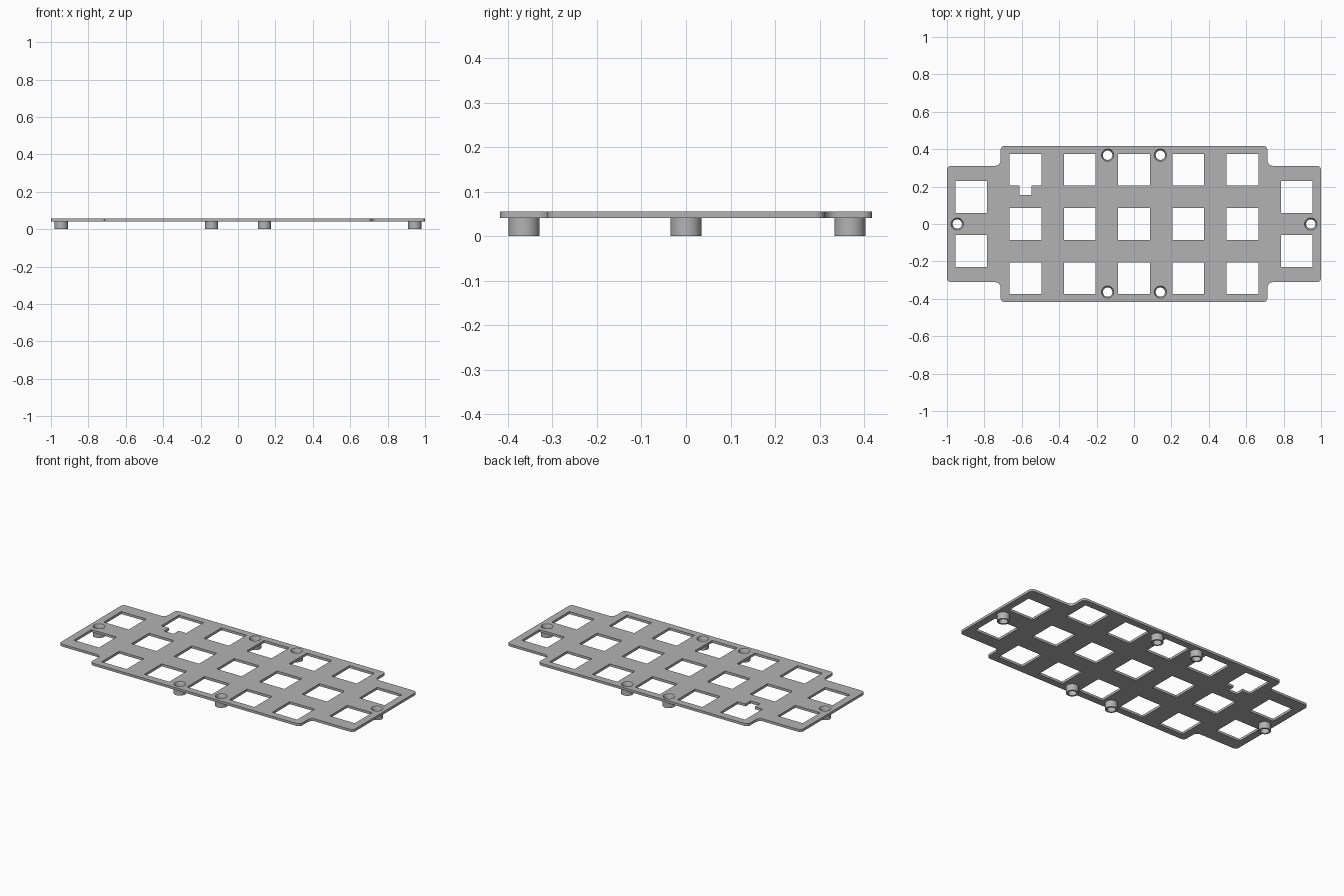
import bpy
import bmesh
from math import cos, sin, pi
from mathutils import Vector

cube = bpy.data.objects.get("Cube")
if cube:
    bpy.data.objects.remove(cube)

PITCH = 0.29
BOTTOM, TOP = 0.041, 0.056
SEGMENTS = 40
R_BOSS, R_MOUTH, R_BORE = 0.035, 0.033, 0.025

grey = bpy.data.materials.new("plate grey")
grey.use_nodes = True
colour = (0.45, 0.45, 0.45, 1)
grey.diffuse_color = colour
grey.node_tree.nodes["Principled BSDF"].inputs["Base Color"].default_value = colour


def rounded(corners, steps=6):
    """Replace every (x, y, radius) right-angle corner with an arc."""
    out = []
    for i, (x, y, r) in enumerate(corners):
        p = Vector((x, y))
        a = (Vector(corners[i - 1][:2]) - p).normalized() * r
        b = (Vector(corners[(i + 1) % len(corners)][:2]) - p).normalized() * r
        for k in range(steps + 1):
            t = k / steps * pi / 2
            out.append(p + a * (1 - sin(t)) + b * (1 - cos(t)))
    return out


def circle(cx, cy, r):
    angles = [2 * pi * k / SEGMENTS for k in range(SEGMENTS)]
    return [(cx + r * cos(a), cy + r * sin(a)) for a in angles]


def square(cx, cy, h=0.085):
    return [(cx - h, cy - h), (cx + h, cy - h), (cx + h, cy + h), (cx - h, cy + h)]


def finish(obj):
    bpy.ops.object.select_all(action='DESELECT')
    obj.select_set(True)
    bpy.context.view_layer.objects.active = obj
    if obj.type == 'CURVE':
        bpy.ops.object.convert(target='MESH')
    bpy.ops.object.shade_smooth_by_angle(angle=0.5)


# Outline: a wide middle with a narrower arm on each side
quarter = [(1, 0.311, 0.022), (0.713, 0.311, 0.03), (0.713, 0.418, 0.022)]
half = quarter + [(-x, y, r) for x, y, r in reversed(quarter)]
loops = [rounded(half + [(-x, -y, r) for x, y, r in half])]

# Square switch openings
for col in range(-2, 3):
    for row in (-1, 0, 1):
        cx, cy = col * PITCH, row * PITCH
        hole = square(cx, cy)
        if (col, row) == (-2, 1):      # this opening has a small notch
            low, deep, w = cy - 0.085, 0.156, 0.032
            hole[1:1] = [(cx - w, low), (cx - w, deep), (cx + w, deep), (cx + w, low)]
        loops.append(hole)
for side in (-1, 1):
    loops += [square(side * PITCH * 3, s * PITCH / 2) for s in (-1, 1)]

# Screw holes
bosses = {"left_boss": (0.945, 0), "right_boss": (-0.945, 0)}
for end, y in (("front", -0.364), ("back", 0.368)):
    for side, x in (("left", 0.141), ("right", -0.141)):
        bosses[end + "_" + side + "_boss"] = (x, y)
loops += [circle(x, y, R_MOUTH) for x, y in bosses.values()]

# Plate: filled flat curve with thickness
curve = bpy.data.curves.new("plate", 'CURVE')
curve.dimensions = '2D'
curve.fill_mode = 'BOTH'
curve.extrude = (TOP - BOTTOM) / 2
for loop in loops:
    spline = curve.splines.new('POLY')
    spline.points.add(len(loop) - 1)
    for point, p in zip(spline.points, loop):
        point.co = (p[0], p[1], 0, 1)
    spline.use_cyclic_u = True
curve.materials.append(grey)
plate = bpy.data.objects.new("plate", curve)
plate.location.z = (BOTTOM + TOP) / 2
bpy.context.collection.objects.link(plate)
finish(plate)

# Bosses: hollow posts under the plate with a tapered mouth through it
profile = [(R_BORE, 0), (R_BOSS, 0), (R_BOSS, BOTTOM), (R_MOUTH, BOTTOM),
           (R_MOUTH, TOP), (R_BORE, BOTTOM)]
for name, (x, y) in bosses.items():
    bm = bmesh.new()
    rings = [[bm.verts.new((px, py, z)) for px, py in circle(0, 0, r)] for r, z in profile]
    for i, ring in enumerate(rings):
        nxt = rings[(i + 1) % len(rings)]
        for k in range(SEGMENTS):
            m = (k + 1) % SEGMENTS
            bm.faces.new((ring[k], ring[m], nxt[m], nxt[k]))
    bmesh.ops.recalc_face_normals(bm, faces=bm.faces)
    mesh = bpy.data.meshes.new(name)
    bm.to_mesh(mesh)
    bm.free()
    mesh.materials.append(grey)
    boss = bpy.data.objects.new(name, mesh)
    boss.location = (x, y, 0)
    bpy.context.collection.objects.link(boss)
    finish(boss)
